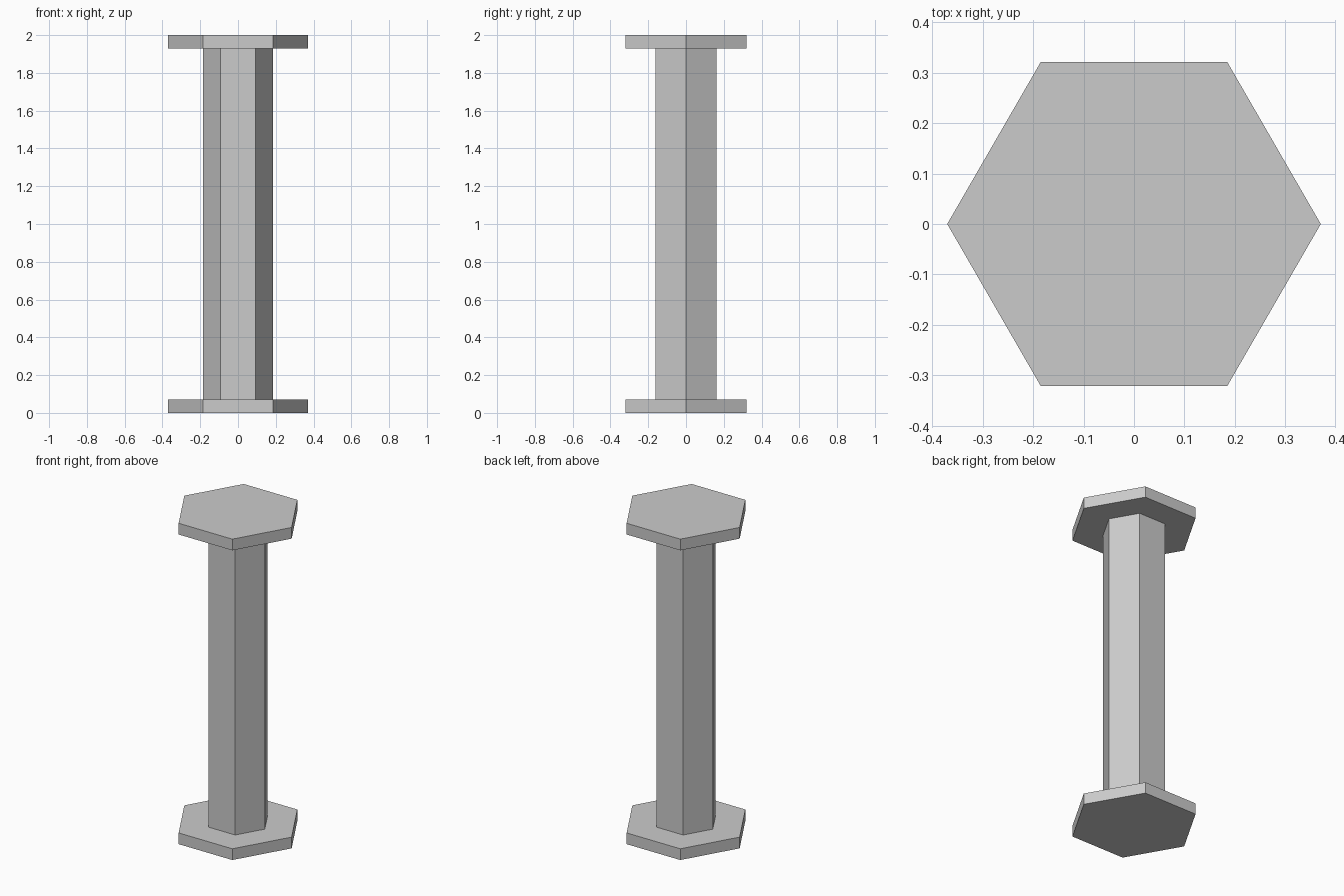
import bpy
import math

# Remove the default cube
cube = bpy.data.objects.get("Cube")
if cube:
    bpy.data.objects.remove(cube, do_unlink=True)

HEIGHT = 2.0
PLATE_RADIUS = 0.37
PLATE_THICKNESS = 0.07
SHAFT_RADIUS = PLATE_RADIUS / 2

# Single stone grey material
GREY = (0.6, 0.6, 0.6, 1.0)
stone = bpy.data.materials.new("stone_grey")
stone.use_nodes = True
stone.diffuse_color = GREY
stone.node_tree.nodes["Principled BSDF"].inputs["Base Color"].default_value = GREY


def hex_prism(name, radius, bottom, top):
    """Flat-shaded hexagonal prism with corners on the x axis."""
    bpy.ops.mesh.primitive_cylinder_add(
        vertices=6, radius=radius, depth=top - bottom,
        location=(0, 0, (bottom + top) / 2), rotation=(0, 0, math.pi / 6))
    obj = bpy.context.object
    obj.name = obj.data.name = name
    obj.data.materials.append(stone)
    return obj


# Column: base plate, shaft and top plate
hex_prism("base_plate", PLATE_RADIUS, 0, PLATE_THICKNESS)
hex_prism("shaft", SHAFT_RADIUS, PLATE_THICKNESS, HEIGHT - PLATE_THICKNESS)
hex_prism("top_plate", PLATE_RADIUS, HEIGHT - PLATE_THICKNESS, HEIGHT)
